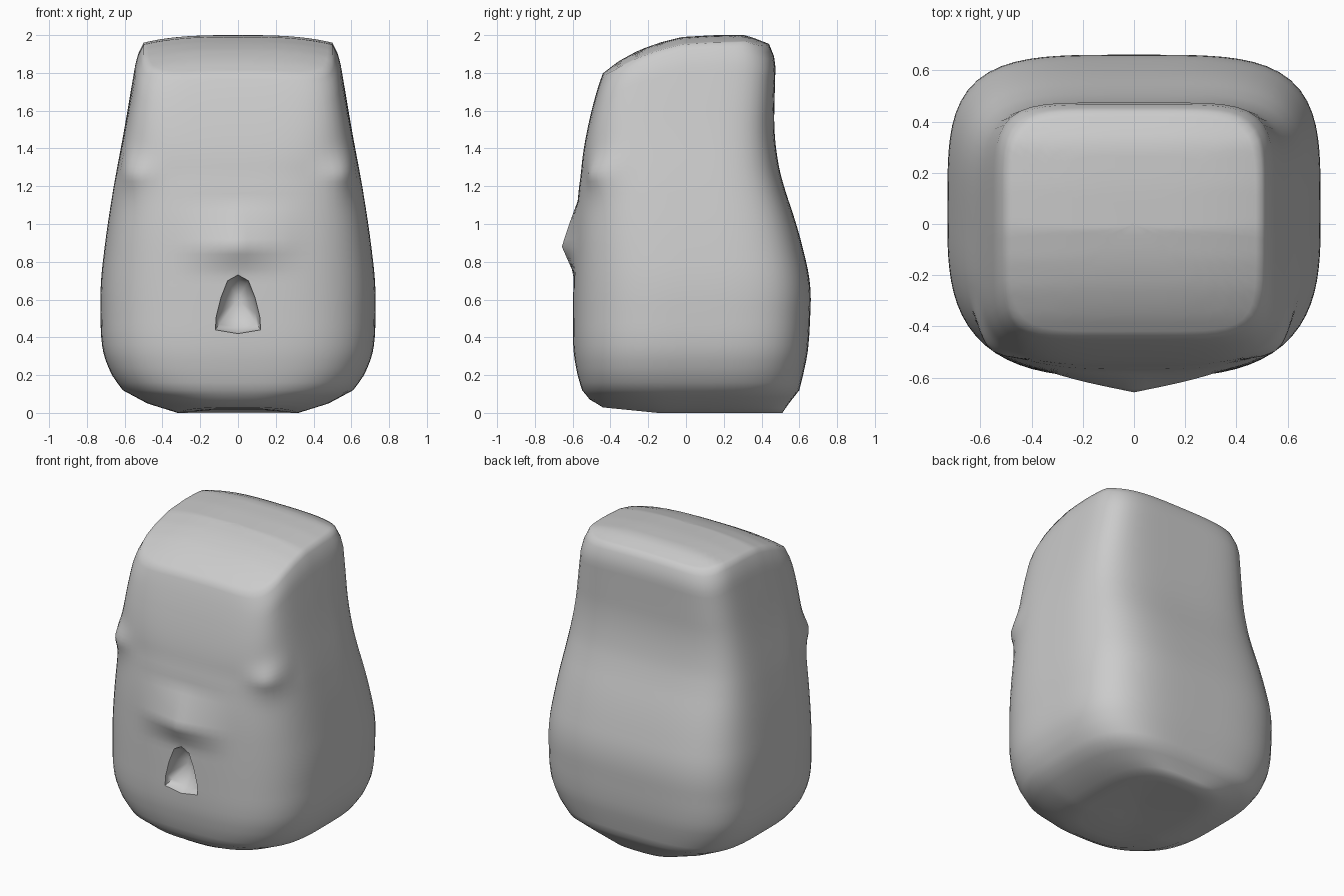
import bpy, bmesh, math

if "Cube" in bpy.data.objects:
    bpy.data.objects.remove(bpy.data.objects["Cube"])

N = 96  # points around the body

# nominal height, half width, front y, back y, front squareness, back squareness
PROFILE = [
    (0.00, 0.32, -0.44, 0.51, 2.8, 3.2),
    (0.05, 0.48, -0.51, 0.545, 2.8, 3.4),
    (0.12, 0.61, -0.55, 0.60, 3.0, 3.8),
    (0.20, 0.67, -0.575, 0.62, 3.1, 3.9),
    (0.34, 0.725, -0.60, 0.65, 3.1, 4.0),
    (0.68, 0.73, -0.597, 0.665, 3.1, 4.0),
    (0.97, 0.695, -0.59, 0.595, 3.2, 4.1),
    (1.25, 0.65, -0.56, 0.50, 3.4, 4.4),
    (1.50, 0.605, -0.545, 0.465, 4.2, 4.9),
    (1.75, 0.565, -0.51, 0.47, 5.2, 5.4),
    (1.92, 0.537, -0.47, 0.475, 6.0, 5.6),
    (2.00, 0.50, -0.44, 0.44, 6.0, 5.6),
]
# crown height along y
CROWN = [(-0.60, 1.65), (-0.45, 1.79), (-0.36, 1.86), (-0.25, 1.92), (-0.14, 1.96),
         (-0.02, 1.99), (0.15, 2.0), (0.32, 2.0), (0.50, 1.93)]


def lerp(table, t):
    if t <= table[0][0]:
        return table[0][1:]
    for a, b in zip(table, table[1:]):
        if t <= b[0]:
            k = (t - a[0]) / (b[0] - a[0])
            return [p + (q - p) * k for p, q in zip(a[1:], b[1:])]
    return table[-1][1:]


def section(z):
    # averaged over a short height so the sides flow smoothly
    d = max(0.0, min(0.10, (z - 0.12) / 3, (1.95 - z) / 2))
    samples = [lerp(PROFILE, z + d * k / 3) for k in range(-3, 4)]
    return [sum(v) / 7 for v in zip(*samples)]


def point(z, i, scale=1.0):
    w, f, b, nf, nb = section(z)
    a = 2 * math.pi * i / N
    c, s = math.cos(a), math.sin(a)
    n = nb if s > 0 else nf
    r = scale * (abs(c) ** n + abs(s) ** n) ** (-1 / n)
    x, y = w * r * c, (f + b) / 2 + (b - f) / 2 * r * s
    if y < -0.3 and 0.3 < z < 1.8 and scale == 1.0:
        # pointed ridge above the mouth
        dz = (z - 0.88) / 0.24 if z > 0.88 else (0.88 - z) / 0.14
        y -= 0.065 * max(0, 1 - dz) * max(0, 1 - abs(x) / 0.35) ** 1.1
        # soft stubby lumps on the front corners
        g = math.exp(-((abs(x) - 0.54) / 0.10) ** 2 - ((y + 0.45) / 0.13) ** 2 - ((z - 1.30) / 0.13) ** 2)
        x += math.copysign(0.02 * g, x)
        y -= 0.035 * g
    if z > 1.2:
        # slope the upper part to the crown, drooping at its sides
        top = lerp(CROWN, y)[0] - 0.04 * min(1, abs(x) / 0.5) ** 3
        z = 1.2 + (z - 1.2) * (top - 1.2) / 0.8
    elif z < 0.12:
        # underside lifts a little at the front
        z += 0.1 * max(0, -0.15 - y) * (0.12 - z) / 0.12
    return (x, y, z)


def make_object(name, bm):
    bmesh.ops.recalc_face_normals(bm, faces=bm.faces)
    mesh = bpy.data.meshes.new(name)
    bm.to_mesh(mesh)
    bm.free()
    ob = bpy.data.objects.new(name, mesh)
    bpy.context.collection.objects.link(ob)
    return ob


def loft(name, rings):
    bm = bmesh.new()
    loops = [[bm.verts.new(p) for p in ring] for ring in rings]
    n = len(rings[0])
    for a, b in zip(loops, loops[1:]):
        for i in range(n):
            bm.faces.new((a[i], a[(i + 1) % n], b[(i + 1) % n], b[i]))
    bm.faces.new(loops[0][::-1])
    bm.faces.new(loops[-1])
    return make_object(name, bm)


# body: bottom cap, side rings, sloping crown cap
levels = [0, 0.025, 0.05, 0.085, 0.12, 0.16] + [0.2 + 0.04 * k for k in range(43)] + [1.94, 1.97, 2.0]
rings = []
for s in (0.05, 0.3, 0.6, 0.8):
    rings.append([(x, y, z * s + 0.03 * (1 - s)) for x, y, z in (point(0, i, s) for i in range(N))])
rings += [[point(z, i) for i in range(N)] for z in levels]
rings += [[point(2.0, i, s) for i in range(N)] for s in (0.95, 0.88, 0.8, 0.7, 0.6, 0.5, 0.4, 0.3, 0.2, 0.1, 0.03)]
body = loft("body", rings)

# mouth: arched hollow that narrows inwards
ARCH = [(-0.12, 0.44), (0.0, 0.42), (0.12, 0.44), (0.115, 0.51), (0.09, 0.61), (0.055, 0.70),
        (0.0, 0.73), (-0.055, 0.70), (-0.09, 0.61), (-0.115, 0.51)]
cutter = loft("mouth_cutter", [[(x * k, y, 0.60 + (z - 0.60) * k) for x, z in ARCH]
                               for y, k in ((-0.80, 1.0), (-0.59, 1.0), (-0.55, 0.82), (-0.515, 0.55), (-0.50, 0.2))])
cutter.hide_render = True
mod = body.modifiers.new("mouth", "BOOLEAN")
mod.object = cutter
mod.operation = "DIFFERENCE"
mod.solver = "EXACT"

bpy.context.view_layer.objects.active = body
body.select_set(True)
cutter.select_set(False)
bpy.ops.object.modifier_apply(modifier="mouth")
bpy.data.objects.remove(cutter)
bpy.ops.object.shade_smooth_by_angle(angle=math.radians(60))
